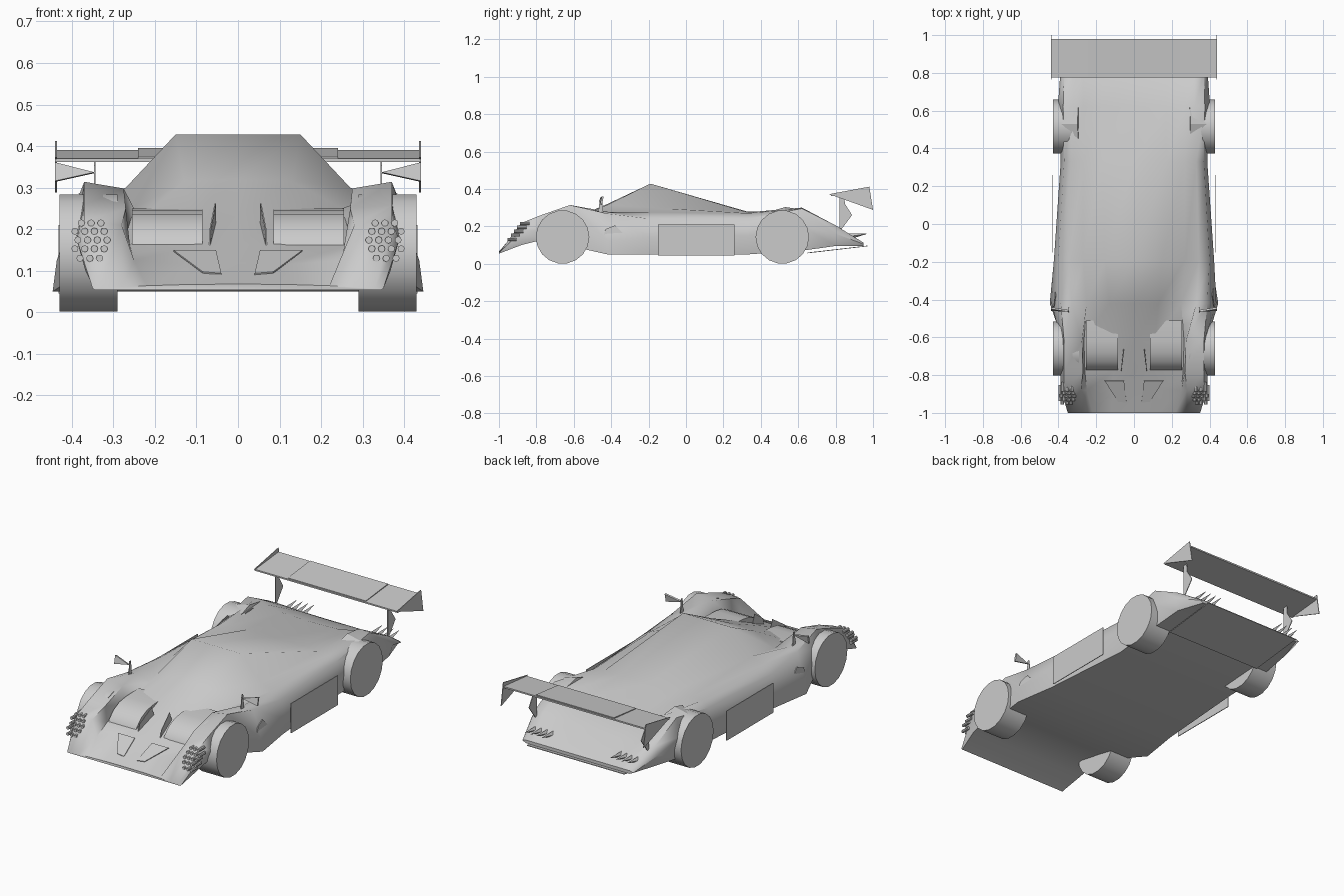
import bpy, bmesh
from math import radians
from mathutils import Matrix, Vector

if "Cube" in bpy.data.objects:
    bpy.data.objects.remove(bpy.data.objects["Cube"])


def finish(name, bm, mirror=False, thick=0, smooth=0):
    """Turn a bmesh into an object, optionally thickened, mirrored and smoothed."""
    bmesh.ops.recalc_face_normals(bm, faces=bm.faces[:])
    me = bpy.data.meshes.new(name)
    bm.to_mesh(me)
    bm.free()
    ob = bpy.data.objects.new(name, me)
    bpy.context.collection.objects.link(ob)
    if smooth:
        me.shade_smooth()
        me.set_sharp_from_angle(angle=radians(smooth))
    if thick:
        mod = ob.modifiers.new("thickness", 'SOLIDIFY')
        mod.thickness, mod.offset = thick, 0
    if mirror:
        mod = ob.modifiers.new("mirror", 'MIRROR')
        mod.use_mirror_merge = False
    return ob


def plate(name, pts, mirror=True, thick=0.004):
    """Thin flat panel through the given points."""
    bm = bmesh.new()
    bm.faces.new([bm.verts.new(p) for p in pts])
    return finish(name, bm, mirror, thick)


def prism(name, profile, x0, x1, mirror=True, smooth=0):
    """Side profile (y, z) extruded along x."""
    bm = bmesh.new()
    f = bm.faces.new([bm.verts.new((x0, y, z)) for y, z in profile])
    out = bmesh.ops.extrude_face_region(bm, geom=[f])
    vs = [v for v in out["geom"] if isinstance(v, bmesh.types.BMVert)]
    bmesh.ops.translate(bm, verts=vs, vec=(x1 - x0, 0, 0))
    return finish(name, bm, mirror, smooth=smooth)


def rods(name, centres, r1, r2, depth, axis, segs, smooth=0):
    """Cylinders or cones along one axis, mirrored to both sides."""
    bm = bmesh.new()
    turn = Vector((0, 0, 1)).rotation_difference(Vector(axis)).to_matrix().to_4x4()
    for c in centres:
        bmesh.ops.create_cone(bm, cap_ends=True, segments=segs, radius1=r1, radius2=r2,
                              depth=depth, matrix=Matrix.Translation(c) @ turn)
    return finish(name, bm, True, smooth=smooth)


# Body shell: y, centre z, then (x, z) of roof edge, valley, fender inner and
# outer edge, side and sill
stations = [
    (-1.00, .068, .12, .067, .22, .064, .28, .060, .33, .059, .350, .058, .345, .054),
    (-0.88, .120, .11, .115, .25, .125, .28, .210, .37, .218, .388, .175, .367, .100),
    (-0.78, .165, .11, .160, .26, .160, .27, .25, .37, .258, .390, .180, .372, .125),
    (-0.62, .235, .11, .230, .265, .20, .275, .298, .37, .314, .386, .21, .377, .095),
    (-0.42, .320, .13, .315, .25, .250, .33, .278, .388, .268, .436, .125, .446, .050),
    (-0.19, .428, .15, .428, .27, .300, .345, .275, .40, .240, .424, .140, .410, .050),
    (0.33, .277, .17, .278, .27, .275, .33, .270, .37, .240, .388, .150, .370, .050),
    (0.62, .258, .17, .262, .27, .280, .32, .300, .375, .295, .403, .20, .380, .070),
    (0.80, .195, .17, .197, .27, .200, .32, .205, .37, .205, .390, .160, .370, .095),
    (0.95, .112, .14, .112, .22, .112, .27, .112, .32, .112, .340, .105, .320, .095),
]
bm = bmesh.new()
rings = []
for y, zc, *rest in stations:
    half = list(zip(rest[0::2], rest[1::2]))
    loop = [(-x, z) for x, z in reversed(half)] + [(0, zc)] + half
    rings.append([bm.verts.new((x, y, z)) for x, z in loop])
n = len(rings[0])
for a, b in zip(rings, rings[1:]):
    for i in range(n):
        j = (i + 1) % n
        bm.faces.new((a[i], a[j], b[j], b[i]))
bm.faces.new(rings[0])
bm.faces.new(rings[-1])
finish("body_shell", bm, smooth=55)

# Wheels
for name, y in (("front_wheels", -.66), ("rear_wheels", .515)):
    rods(name, [(.36, y, .143)], .143, .143, .14, (1, 0, 0), 18, 40)

# Rounded lamp housings set into the hood
prism("headlamp", [(-.775, .150), (-.77, .172), (-.73, .212), (-.68, .236), (-.62, .246),
                   (-.51, .250), (-.51, .220), (-.62, .190)], .085, .255, smooth=40)

# Nose vents, hood fins, round grille studs on the front corners
plate("nose_vent", [(.04, -.945, .092), (.085, -.94, .096), (.155, -.83, .148), (.053, -.83, .148)])
plate("hood_fin", [(.068, -.78, .16), (.067, -.77, .20), (.055, -.68, .262), (.055, -.66, .21)], thick=.003)
studs = []
for z, x0, count in ((.215, .330, 3), (.195, .322, 4), (.174, .315, 4), (.153, .322, 4), (.130, .333, 3)):
    studs += [(x0 + i * .0235, -.93 + (z - .13) * .8, z) for i in range(count)]
rods("grille_studs", studs, .0085, .0085, .05, (0, 1, 0), 8)

# Mirrors on thin stalks
plate("mirror", [(.345, -.46, .336), (.44, -.445, .36), (.44, -.455, .315)], thick=.01)
plate("mirror_stalk", [(.345, -.47, .26), (.345, -.44, .26), (.345, -.45, .355), (.345, -.46, .355)])

# Side panels, intakes behind the front wheels, haunch scoops
plate("side_panel", [(.43, -.15, .045), (.43, .26, .045), (.43, .26, .21), (.43, -.15, .21)])
plate("side_intake", [(.424, -.44, .15), (.422, -.43, .185), (.415, -.38, .205), (.418, -.34, .165)])
bm = bmesh.new()
scoop = [bm.verts.new(p) for p in ((.385, .53, .285), (.295, .62, .29), (.295, .45, .28), (.30, .53, .303))]
bmesh.ops.convex_hull(bm, input=scoop)
finish("haunch_scoop", bm, True)

# Rear wing, raised centre panel, end plates and supports
prism("rear_wing", [(.775, .370), (.98, .390), (.98, .382), (.775, .362)], -.44, .44, False)
prism("wing_centre_panel", [(.78, .374), (.975, .395), (.975, .388), (.78, .368)], -.24, .24, False)
plate("wing_end_plate", [(.438, .765, .372), (.438, .98, .412), (.438, 1.0, .288)])
plate("wing_support", [(.345, .82, .17), (.345, .888, .26), (.345, .85, .32), (.345, .845, .37), (.345, .82, .37)])

# Rear spikes and diffuser
rods("rear_spikes", [(.21 + i * .035, .915, .152) for i in range(4)], .016, .001, .10, (0, 1, .15), 4)
plate("diffuser", [(-.30, .65, .058), (.30, .65, .058), (.30, .97, .095), (-.30, .97, .095)], False)
